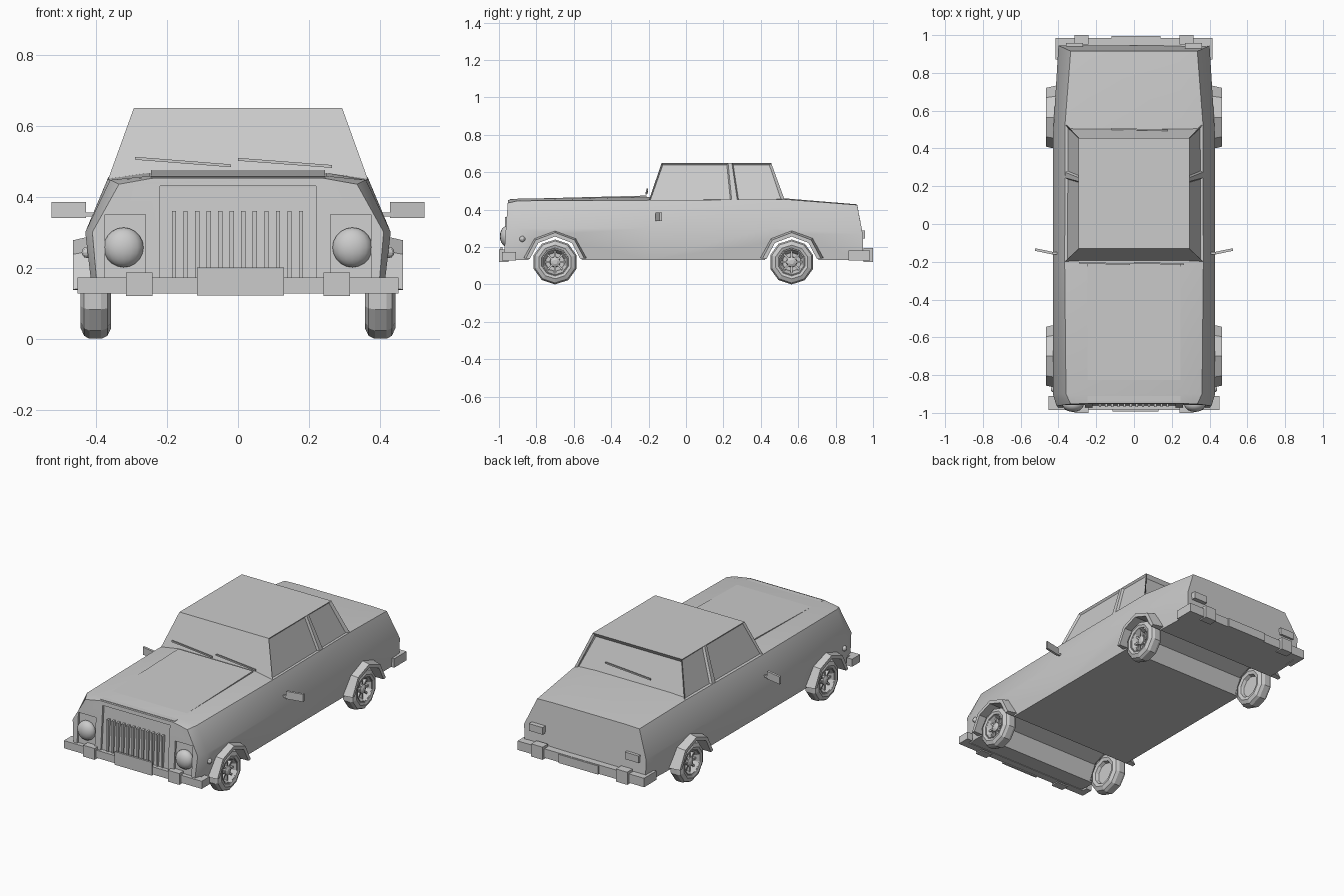
import bpy, bmesh
from math import sin, cos, pi, radians

if "Cube" in bpy.data.objects:
    bpy.data.objects.remove(bpy.data.objects["Cube"])


def make(name, verts, faces):
    me = bpy.data.meshes.new(name)
    me.from_pydata(verts, [], faces)
    bm = bmesh.new()
    bm.from_mesh(me)
    bmesh.ops.recalc_face_normals(bm, faces=bm.faces)
    bm.to_mesh(me)
    bm.free()
    ob = bpy.data.objects.new(name, me)
    bpy.context.collection.objects.link(ob)
    return ob


def loft(name, rings, cap=True, loop=False):
    """Skin closed rings of points; loop joins the last ring to the first."""
    n, m = len(rings[0]), len(rings)
    faces = []
    for i in range(m if loop else m - 1):
        a, b = i * n, ((i + 1) % m) * n
        faces += [(a + j, a + (j + 1) % n, b + (j + 1) % n, b + j) for j in range(n)]
    if cap and not loop:
        faces += [tuple(range(n)), tuple(range((m - 1) * n, m * n))]
    return make(name, [p for r in rings for p in r], faces)


def box(name, x0, x1, y0, y1, z0, z1):
    return loft(name, [[(x0, y0, z), (x1, y0, z), (x1, y1, z), (x0, y1, z)] for z in (z0, z1)])


def bar(name, p, q, t):
    """Thin square strip from p to q, mostly along x."""
    return loft(name, [[(x, y + a, z + b) for a, b in ((-t, -t), (t, -t), (t, t), (-t, t))]
                       for x, y, z in (p, q)])


def ellipsoid(name, c, s, seg=16, rings=10):
    bm = bmesh.new()
    bmesh.ops.create_uvsphere(bm, u_segments=seg, v_segments=rings, radius=1)
    for v in bm.verts:
        v.co = [c[i] + v.co[i] * s[i] for i in range(3)]
    me = bpy.data.meshes.new(name)
    bm.to_mesh(me)
    bm.free()
    ob = bpy.data.objects.new(name, me)
    bpy.context.collection.objects.link(ob)
    return ob


def smooth(ob, angle):
    bpy.ops.object.select_all(action='DESELECT')
    ob.select_set(True)
    bpy.context.view_layer.objects.active = ob
    bpy.ops.object.shade_smooth_by_angle(angle=radians(angle))


AXLES = (-0.70, 0.565)
WZ = 0.12

# Body shell: half sections (x, y, z) from sill to bonnet edge, mirrored
sections = [
    [(0.395, -0.975, 0.13), (0.41, -0.963, 0.30), (0.335, -0.953, 0.435), (0.24, -0.95, 0.452)],
    [(0.41, -0.90, 0.13), (0.43, -0.90, 0.30), (0.36, -0.90, 0.447), (0.25, -0.90, 0.458)],
    [(0.41, -0.20, 0.13), (0.43, -0.20, 0.30), (0.367, -0.20, 0.45), (0.25, -0.20, 0.467)],
    [(0.41, 0.53, 0.13), (0.43, 0.45, 0.30), (0.365, 0.53, 0.455), (0.25, 0.53, 0.46)],
    [(0.395, 0.945, 0.13), (0.40, 0.945, 0.27), (0.335, 0.915, 0.425), (0.24, 0.915, 0.428)],
]
body = loft("body", [s + [(-x, y, z) for x, y, z in reversed(s)] for s in sections])

# Cutters: wheel tunnels, grille recess, headlight recesses
cutters = []
for y in AXLES:
    cutters.append(loft("wheel_well_cutter", [
        [(x, y + 0.148 * sin(k * pi / 4), WZ + 0.148 * cos(k * pi / 4)) for k in range(8)]
        for x in (-0.6, 0.6)]))


def front_y(z):
    return -0.975 + (z - 0.13) * 0.078


for x0, x1, z1 in ((-0.22, 0.22, 0.43), (0.26, 0.375, 0.35), (-0.375, -0.26, 0.35)):
    cutters.append(loft("front_recess_cutter", [
        [(x0, -1.1, z), (x1, -1.1, z), (x1, front_y(z) + 0.012, z), (x0, front_y(z) + 0.012, z)]
        for z in (0.17, z1)]))
bpy.context.view_layer.objects.active = body
for c in cutters:
    mod = body.modifiers.new("cut", 'BOOLEAN')
    mod.operation, mod.solver, mod.object = 'DIFFERENCE', 'EXACT', c
    bpy.ops.object.modifier_apply(modifier=mod.name)
    bpy.data.objects.remove(c)
smooth(body, 35)

# Bonnet lid, slightly proud of the body at the windscreen end
loft("bonnet", [[(-0.245, y, z - 0.03), (0.245, y, z - 0.03), (0.245, y, z), (-0.245, y, z)]
                for y, z in ((-0.94, 0.456), (-0.21, 0.475))])

# Cabin with recessed side and rear windows
base_y, top_y = (-0.20, 0.245, 0.275, 0.53), (-0.13, 0.225, 0.245, 0.455)
cabin = loft("cabin", [[(-0.367, b, 0.445), (0.367, b, 0.445), (0.293, t, 0.65), (-0.293, t, 0.65)]
                       for b, t in zip(base_y, top_y)])
bm = bmesh.new()
bm.from_mesh(cabin.data)
side = [f for f in bm.faces if abs(f.normal.x) > 0.6 and f.calc_area() > 0.02]
rear = [f for f in bm.faces if f.normal.y > 0.6]
bmesh.ops.inset_individual(bm, faces=side, thickness=0.01, depth=-0.012)
bmesh.ops.inset_individual(bm, faces=rear, thickness=0.02, depth=-0.02)
bm.to_mesh(cabin.data)
bm.free()

# Wipers
bar("wiper_left", (-0.29, -0.206, 0.508), (-0.02, -0.212, 0.487), 0.004)
bar("wiper_right", (0.0, -0.206, 0.505), (0.265, -0.212, 0.485), 0.004)
bar("rear_wiper", (0.18, 0.497, 0.52), (-0.12, 0.503, 0.503), 0.004)

# Grille bars
for i in range(12):
    x = -0.18 + i * 0.0325
    box("grille_bar", x - 0.006, x + 0.006, -0.968, -0.94, 0.165, 0.36)

# Bumpers with wrapped ends, overriders and plates
def bumper(name, w, y_out, y_in, y_end, z1):
    outer = [(-w, y_end), (-w, y_out), (w, y_out), (w, y_end)]
    i = w - 0.035
    pts = outer + [(i, y_end), (i, y_in), (-i, y_in), (-i, y_end)]
    return loft(name, [[(x, y, z) for x, y in pts] for z in (0.127, z1)])


bumper("front_bumper", 0.452, -0.985, -0.94, -0.91, 0.172)
bumper("rear_bumper", 0.415, 0.985, 0.935, 0.87, 0.18)
box("front_plate", -0.115, 0.13, -0.992, -0.98, 0.122, 0.20)
box("rear_plate", -0.12, 0.14, 0.98, 0.995, 0.127, 0.178)
for s in (-1, 1):
    a, b = sorted((s * 0.24, s * 0.315))
    box("front_overrider", a, b, -1.0, -0.95, 0.12, 0.187)
    box("rear_overrider", a, b, 0.95, 1.0, 0.12, 0.195)

# Paired details
for s in (-1, 1):
    smooth(ellipsoid("headlight", (s * 0.322, -0.957, 0.257), (0.056, 0.038, 0.056)), 40)
    ellipsoid("side_marker", (s * 0.425, -0.875, 0.243), (0.016, 0.016, 0.016), 10, 6)
    a, b = sorted((s * 0.27, s * 0.36))
    box("tail_light", a, b, 0.93, 0.958, 0.245, 0.287)
    # Door mirror: angled slab on a short stalk
    loft("mirror", [[(s * 0.428, y, z) for y, z in ((-0.162, 0.34), (-0.148, 0.34), (-0.148, 0.385), (-0.162, 0.385))],
                    [(s * 0.525, y + 0.02, z) for y, z in ((-0.162, 0.34), (-0.148, 0.34), (-0.148, 0.385), (-0.162, 0.385))]])
    bar("mirror_stalk", (s * 0.39, -0.155, 0.35), (s * 0.435, -0.155, 0.35), 0.006)

# Wheels and arches
tyre = [(0.362, 0.07), (0.357, 0.09), (0.368, 0.112), (0.385, 0.12), (0.418, 0.12),
        (0.433, 0.112), (0.443, 0.09), (0.438, 0.075), (0.405, 0.066), (0.385, 0.06)]
rim = [(0.38, 0.07), (0.432, 0.076), (0.436, 0.068), (0.415, 0.056), (0.395, 0.05)]
hub = [(0.38, 0.03), (0.425, 0.027), (0.432, 0.012)]
flare = [(0.40, 0.172), (0.465, 0.157), (0.465, 0.136), (0.38, 0.136)]
arc = [radians(7 + k * 166 / 4) for k in range(5)]


def spin(name, prof, s, y, angles, loop):
    return [[(s * x, y + r * cos(a), WZ + r * sin(a)) for x, r in prof] for a in angles], name, loop


for y in AXLES:
    for s in (-1, 1):
        full = [pi / 2 + k * pi / 5 for k in range(10)]
        loft("tyre", [[(s * x, y + r * cos(a), WZ + r * sin(a)) for x, r in tyre] for a in full], loop=True)
        for name, prof in (("rim", rim), ("hub", hub)):
            loft(name, [[(s * x, y + r * cos(a), WZ + r * sin(a)) for a in full] for x, r in prof])
        for k in range(8):
            a = k * pi / 4
            d = [(-0.005 * sin(a), 0.005 * cos(a)), (0.005 * sin(a), -0.005 * cos(a))]
            loft("spoke", [[(s * x, y + r * cos(a) + e[0], WZ + r * sin(a) + e[1])
                            for x, e in ((0.39, d[0]), (0.39, d[1]), (x1, d[1]), (x1, d[0]))]
                           for r, x1 in ((0.02, 0.42), (0.06, 0.422))])
        loft("wheel_arch", [[(s * x, y + r * cos(a), WZ + r * sin(a)) for x, r in flare] for a in arc])
